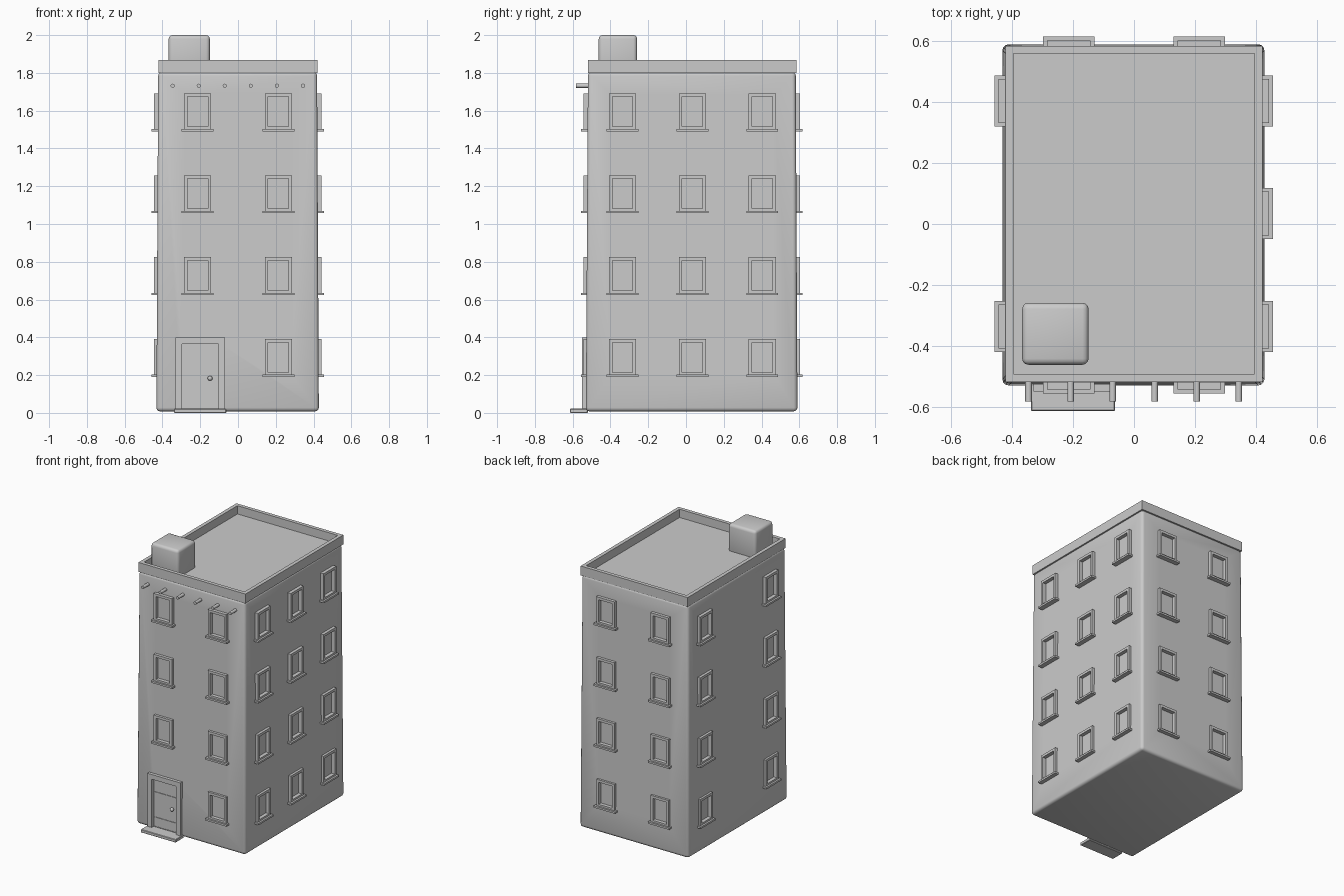
import bpy, bmesh
from math import radians, pi
from mathutils import Matrix, Vector

if "Cube" in bpy.data.objects:
    bpy.data.objects.remove(bpy.data.objects["Cube"])

def finish(name, bm, bevel=0.0, segs=2):
    bmesh.ops.recalc_face_normals(bm, faces=bm.faces)
    me = bpy.data.meshes.new(name)
    bm.to_mesh(me)
    bm.free()
    ob = bpy.data.objects.new(name, me)
    bpy.context.collection.objects.link(ob)
    bpy.ops.object.select_all(action='DESELECT')
    bpy.context.view_layer.objects.active = ob
    ob.select_set(True)
    if bevel:
        m = ob.modifiers.new("bevel", 'BEVEL')
        m.width, m.segments = bevel, segs
        bpy.ops.object.modifier_apply(modifier="bevel")
        bpy.ops.object.shade_smooth_by_angle(angle=radians(35))
    return ob

def box(bm, x0, x1, y0, y1, z0, z1, mat=Matrix()):
    m = Matrix.Translation(((x0 + x1) / 2, (y0 + y1) / 2, (z0 + z1) / 2)) \
        @ Matrix.Diagonal((x1 - x0, y1 - y0, z1 - z0, 1))
    return bmesh.ops.create_cube(bm, size=1, matrix=mat @ m)['verts']

def rod(bm, center, radius, length, segs=12):
    m = Matrix.Translation(center) @ Matrix.Rotation(pi / 2, 4, 'X')
    bmesh.ops.create_cone(bm, cap_ends=True, segments=segs, radius1=radius,
                          radius2=radius, depth=length, matrix=m)

# Main block, tapering slightly towards the roof
bm = bmesh.new()
for v in box(bm, -0.432, 0.428, -0.53, 0.59, 0.008, 1.805):
    if v.co.z > 1:
        v.co.x *= 0.978
        v.co.y += 0.011 if v.co.y < 0 else -0.009
walls = finish("walls", bm, 0.02, 3)

# Wall faces: rotation, distance of the wall plane, window columns
rows = [0.2 + 0.434 * i for i in range(4)]
faces = [(0, 0.525, (-0.214, 0.214)), (90, 0.425, (-0.336, 0.034, 0.404)),
         (180, 0.585, (-0.214, 0.214)), (-90, 0.427, (-0.404, 0.336))]
DOOR = -0.2

cut, frames, sills, panes = (bmesh.new() for _ in range(4))
for ang, dist, cols in faces:
    mat = Matrix.Rotation(radians(ang), 4, 'Z') @ Matrix.Translation((0, -dist, 0))
    for u in cols:
        for i, z in enumerate(rows):
            if ang == 0 and i == 0 and u < 0:
                continue  # the door sits here
            box(cut, u - 0.06, u + 0.06, -0.1, 0.014, z + 0.01, z + 0.18, mat)
            box(panes, u - 0.062, u + 0.062, 0.008, 0.016, z + 0.005, z + 0.182, mat)
            for s in (-1, 1):
                a, b = sorted((u + s * 0.054, u + s * 0.072))
                box(frames, a, b, -0.018, 0.012, z, z + 0.19, mat)
            box(frames, u - 0.054, u + 0.054, -0.018, 0.012, z + 0.172, z + 0.19, mat)
            box(frames, u - 0.054, u + 0.054, -0.018, 0.012, z, z + 0.015, mat)
            box(sills, u - 0.084, u + 0.084, -0.031, 0.008, z - 0.011, z + 0.002, mat)
box(cut, DOOR - 0.1, DOOR + 0.1, -0.7, -0.512, 0.0251, 0.37)

# Recess the openings into the walls
cutter = finish("opening_cutter", cut)
cutter.hide_render = True
mod = walls.modifiers.new("openings", 'BOOLEAN')
mod.operation, mod.object = 'DIFFERENCE', cutter
bpy.context.view_layer.objects.active = walls
bpy.ops.object.modifier_apply(modifier="openings")
bpy.data.objects.remove(cutter)

finish("window_frames", frames)
finish("window_sills", sills)
finish("window_panes", panes)

# Door surround, leaf with rails, knob and step
bm = bmesh.new()
for s in (-1, 1):
    a, b = sorted((DOOR + s * 0.096, DOOR + s * 0.13))
    box(bm, a, b, -0.55, -0.51, 0.01, 0.4)
box(bm, DOOR - 0.096, DOOR + 0.096, -0.55, -0.51, 0.366, 0.4)
finish("door_frame", bm)

bm = bmesh.new()
box(bm, DOOR - 0.098, DOOR + 0.098, -0.522, -0.505, 0.02, 0.368)
for z in (0.025, 0.205, 0.3):
    box(bm, DOOR - 0.096, DOOR + 0.096, -0.526, -0.52, z, z + 0.065)
finish("door", bm)

bm = bmesh.new()
bmesh.ops.create_uvsphere(bm, u_segments=12, v_segments=8, radius=0.013,
                          matrix=Matrix.Translation((-0.148, -0.534, 0.183)))
finish("door_knob", bm)
bpy.ops.object.shade_smooth()

bm = bmesh.new()
box(bm, DOOR - 0.138, DOOR + 0.138, -0.614, -0.52, 0.0, 0.022)
finish("door_step", bm, 0.003, 1)

# Row of drain pipes under the parapet
bm = bmesh.new()
for i in range(6):
    rod(bm, (-0.346 + 0.138 * i, -0.54, 1.732), 0.011, 0.085)
finish("drain_pipes", bm)
bpy.ops.object.shade_smooth_by_angle(angle=radians(35))

# Parapet: a block with its top inset and sunk to make the roof floor
bm = bmesh.new()
box(bm, -0.422, 0.422, -0.519, 0.585, 1.8, 1.867)
bm.normal_update()
top = max(bm.faces, key=lambda f: f.calc_center_median().z)
bmesh.ops.inset_region(bm, faces=[top], thickness=0.037)
ring = [v.co.copy() for v in top.verts]
ext = bmesh.ops.extrude_discrete_faces(bm, faces=[top])['faces'][0]
bmesh.ops.translate(bm, verts=ext.verts, vec=Vector((0, 0, -0.059)))
finish("parapet_and_roof", bm)

# Rounded rooftop block
bm = bmesh.new()
box(bm, -0.367, -0.149, -0.462, -0.259, 1.79, 2.0)
finish("chimney", bm, 0.02, 3)
